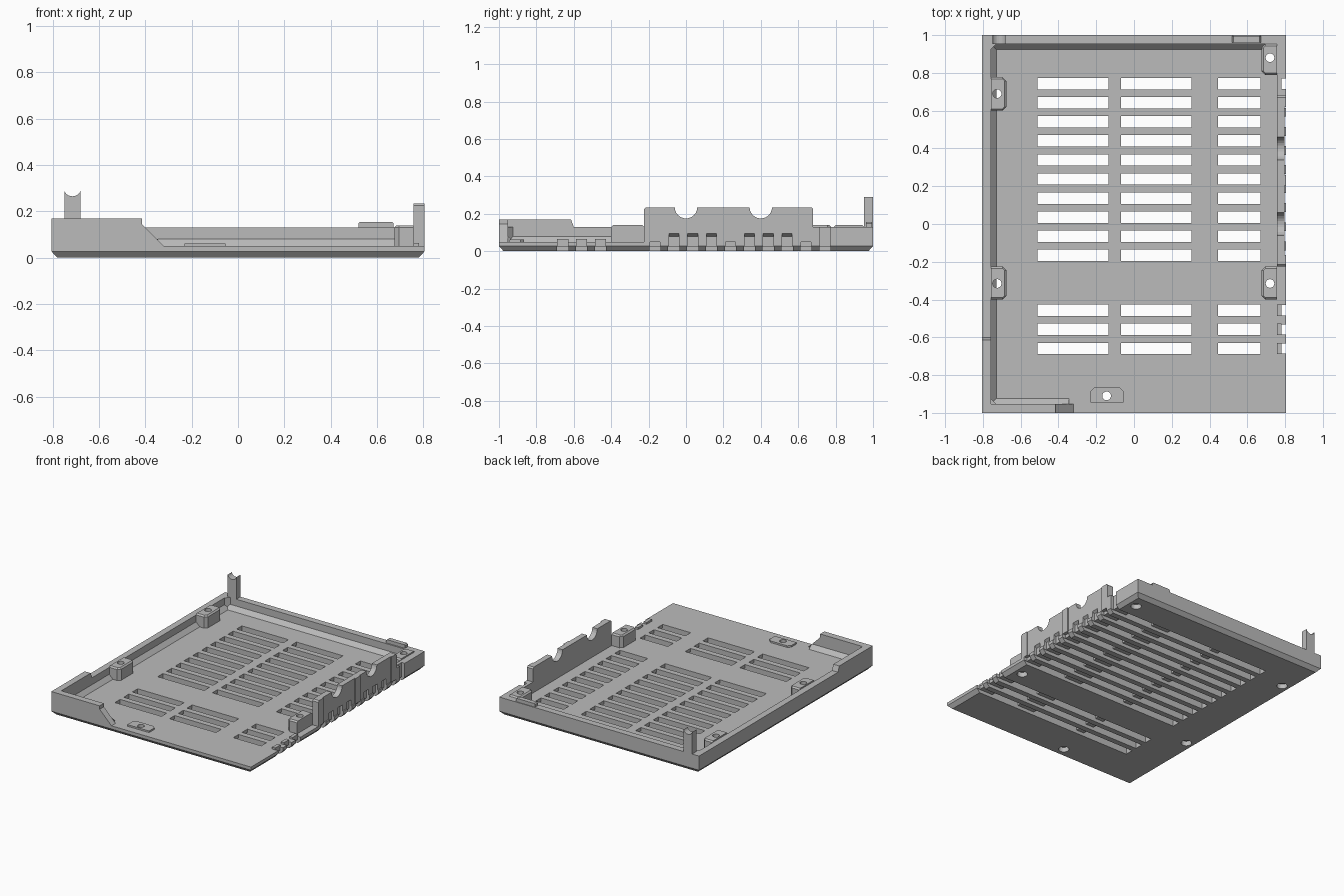
import bpy, bmesh, math

cube = bpy.data.objects.get("Cube")
if cube:
    bpy.data.objects.remove(cube)

grey = bpy.data.materials.new("plain_grey")
grey.use_nodes = True
grey.diffuse_color = (0.5, 0.5, 0.5, 1)
grey.node_tree.nodes["Principled BSDF"].inputs["Base Color"].default_value = (0.5, 0.5, 0.5, 1)

W, L, FLOOR, T = 0.805, 1.0, 0.05, 0.048   # half width, half length, floor top, wall thickness
IN_X, IN_Y = W - T, L - T
RIM = 0.13


def loft(bm, rings):
    """Close a stack of matching rings into a solid."""
    loops = [[bm.verts.new(p) for p in ring] for ring in rings]
    n = len(loops[0])
    for a, b in zip(loops, loops[1:]):
        for i in range(n):
            bm.faces.new((a[i], a[(i + 1) % n], b[(i + 1) % n], b[i]))
    bm.faces.new(loops[0][::-1])
    bm.faces.new(loops[-1])


def place(axis, p, d):
    return {"x": (d, *p), "y": (p[0], d, p[1]), "z": (*p, d)}[axis]


def solid(name, prisms):
    """One object from prisms given as (axis, outline, low, high)."""
    bm = bmesh.new()
    for axis, pts, lo, hi in prisms:
        loft(bm, [[place(axis, p, d) for p in pts] for d in (lo, hi)])
    return finish(name, bm)


def finish(name, bm):
    bmesh.ops.recalc_face_normals(bm, faces=bm.faces)
    mesh = bpy.data.meshes.new(name)
    bm.to_mesh(mesh)
    bm.free()
    mesh.materials.append(grey)
    ob = bpy.data.objects.new(name, mesh)
    bpy.context.collection.objects.link(ob)
    return ob


def box(x0, x1, y0, y1, z0, z1):
    return ("z", [(x0, y0), (x1, y0), (x1, y1), (x0, y1)], z0, z1)


def circle(a, b, r, n=24):
    return [(a + r * math.cos(math.tau * i / n), b + r * math.sin(math.tau * i / n)) for i in range(n)]


def cut(ob, *cutters):
    bpy.context.view_layer.objects.active = ob
    for c in cutters:
        m = ob.modifiers.new("cut", "BOOLEAN")
        m.operation, m.solver, m.object = "DIFFERENCE", "EXACT", c
        bpy.ops.object.modifier_apply(modifier=m.name)


# Rows shared by the vents, the underside grooves and the edge notches
back_rows = [0.743 - 0.101 * i for i in range(10)]
front_rows = [-0.457 - 0.101 * i for i in range(3)]
rows = back_rows + front_rows
HALF = 0.03


def notch(y, top):
    return ("y", [(0.78, -0.1), (0.83, -0.1), (0.83, top + 0.01), (0.78, top - 0.03)], y - 0.027, y + 0.027)


# Cutters
columns = [(-0.51, -0.135), (-0.07, 0.305), (0.445, 0.67)]
vents = solid("vent_cutter", [box(a, b, y - HALF, y + HALF, -0.1, 0.1) for y in rows for a, b in columns])
grooves = solid("groove_cutter", [box(-0.51, 0.9, y - HALF, y + HALF, -0.1, 0.025) for y in rows])
edge_notches = solid("edge_cutter", [box(0.78, 0.9, y - 0.027, y + 0.027, -0.1, 0.1) for y in rows])
wall_notches = solid("wall_notch_cutter", [
    notch(y, {0: 0.3, 1: 0.05, 5: 0.05, 9: 0.05}.get(i, 0.11)) for i, y in enumerate(back_rows)])
panels = solid("panel_cutter", [box(0.797, 0.9, a, b, FLOOR, 0.4) for a, b in [(-0.165, 0.205), (0.26, 0.62)]])
saddles = solid("saddle_cutter", [("x", circle(y, 0.235, 0.06), 0.6, 0.9) for y in (0, 0.4)])
c = 0.022
corners = solid("corner_cutter", [
    ("z", [(sx * (W - c), sy * (L + c)), (sx * (W + c), sy * (L + c)), (sx * (W + c), sy * (L - c))], -0.1, 0.4)
    for sx, sy in [(-1, -1), (-1, 1), (1, 1)]])
screws = [(-0.725, 0.69), (-0.725, -0.315), (0.72, 0.88), (0.72, -0.315), (-0.145, -0.91)]
holes = solid("hole_cutter", [("z", circle(x, y, 0.023), -0.1, 0.3) for x, y in screws])
sinks = solid("countersink_cutter", [("z", circle(x, y, 0.036), -0.1, 0.035) for x, y in screws])
cutters = [vents, grooves, edge_notches, wall_notches, panels, saddles, corners, holes, sinks]

# Base plate with a chamfered lower edge
bm = bmesh.new()
loft(bm, [[(sx * (W - i), sy * (L - i), z) for sx, sy in [(-1, -1), (1, -1), (1, 1), (-1, 1)]]
          for i, z in [(0.025, 0), (0, 0.027), (0, FLOOR)]])
plate = finish("base_plate", bm)
cut(plate, grooves, vents, edge_notches, corners, sinks, holes)

# Left and front walls, raised around the front left corner
left = solid("left_wall", [("x", [(-L, FLOOR), (-L, 0.17), (-0.615, 0.17), (-0.6, RIM), (L, RIM), (L, FLOOR)],
                            -W, -IN_X)])
front = solid("front_wall", [("y", [(-W, FLOOR), (-W, 0.17), (-0.415, 0.17), (-0.415, 0.145), (-0.32, FLOOR)],
                              -L, -IN_Y)])

# Back wall and its small locating tab
back = solid("back_wall", [box(-W, W, IN_Y, L, FLOOR, RIM)])
solid("back_tab", [("y", [(0.52, RIM), (0.52, 0.148), (0.527, 0.155), (0.665, 0.155), (0.672, 0.148), (0.672, RIM)],
                    0.962, 0.995)])

# Right wall with tall connector section
right = solid("right_wall", [("x", [(-0.225, FLOOR), (-0.225, 0.225), (-0.215, 0.235), (0.67, 0.235),
                                    (0.68, 0.225), (0.68, RIM), (L, RIM), (L, FLOOR)], IN_X, W)])
cut(right, panels, wall_notches, saddles)
for wall in (left, front, back, right):
    cut(wall, corners)

# Sloped fillets where the walls meet the floor
f = 0.028
solid("left_fillet", [("y", [(-IN_X, FLOOR), (-IN_X, 0.08), (-IN_X + f, FLOOR)], -IN_Y, IN_Y)])
solid("back_fillet", [("x", [(IN_Y, FLOOR), (IN_Y, 0.08), (IN_Y - f, FLOOR)], -IN_X, 0.69)])
solid("front_fillet", [("x", [(-IN_Y, FLOOR), (-IN_Y, 0.08), (-IN_Y + f, FLOOR)], -IN_X, -0.345)])
for name, s in (("back_corner_fillet", 1), ("front_corner_fillet", -1)):
    solid(name, [("z", [(-IN_X, s * IN_Y), (-IN_X + f, s * IN_Y), (-IN_X, s * (IN_Y - f))], FLOOR, RIM)])

# Tall rear post with a cradle top
arc = [(-0.715 + 0.035 * math.cos(a), 0.295 + 0.03 * math.sin(a))
       for a in [math.pi + 0.15 + (math.pi - 0.3) * i / 10 for i in range(11)]]
solid("rear_post", [("y", [(-0.75, RIM - 0.08)] + [(-0.75, 0.29)] + arc + [(-0.68, 0.29), (-0.68, RIM - 0.08)],
                     IN_Y, L)])

# Screw bosses against the side walls
for name, s, y0, y1 in [("left_rear_boss", -1, 0.6, 0.777), ("left_front_boss", -1, -0.4, -0.225),
                        ("right_rear_boss", 1, 0.79, IN_Y), ("right_front_boss", 1, -0.4, -0.225)]:
    k = 0.02
    bm = bmesh.new()
    loft(bm, [[(s * IN_X, y0 + i, z), (s * (0.675 + k), y0 + i, z), (s * (0.675 + i), y0 + k, z),
               (s * (0.675 + i), y1 - k, z), (s * (0.675 + k), y1 - i, z), (s * IN_X, y1 - i, z)]
              for i, z in [(0, FLOOR), (0, 0.13), (0.01, 0.14)]])
    cut(finish(name, bm), holes)

# Low screw boss at the front edge
front_boss = solid("front_boss", [("z", [(-0.23, -0.945), (-0.055, -0.945), (-0.055, -0.885), (-0.075, -0.865),
                                         (-0.21, -0.865), (-0.23, -0.885)], FLOOR, 0.062)])
cut(front_boss, holes)

# Small covers above the front edge notches
for i, y in enumerate(front_rows):
    solid(f"notch_cover_{i + 1}", [box(IN_X, 0.782, y - 0.03, y + 0.03, FLOOR, 0.064)])

for ob in cutters:
    bpy.data.objects.remove(ob)
